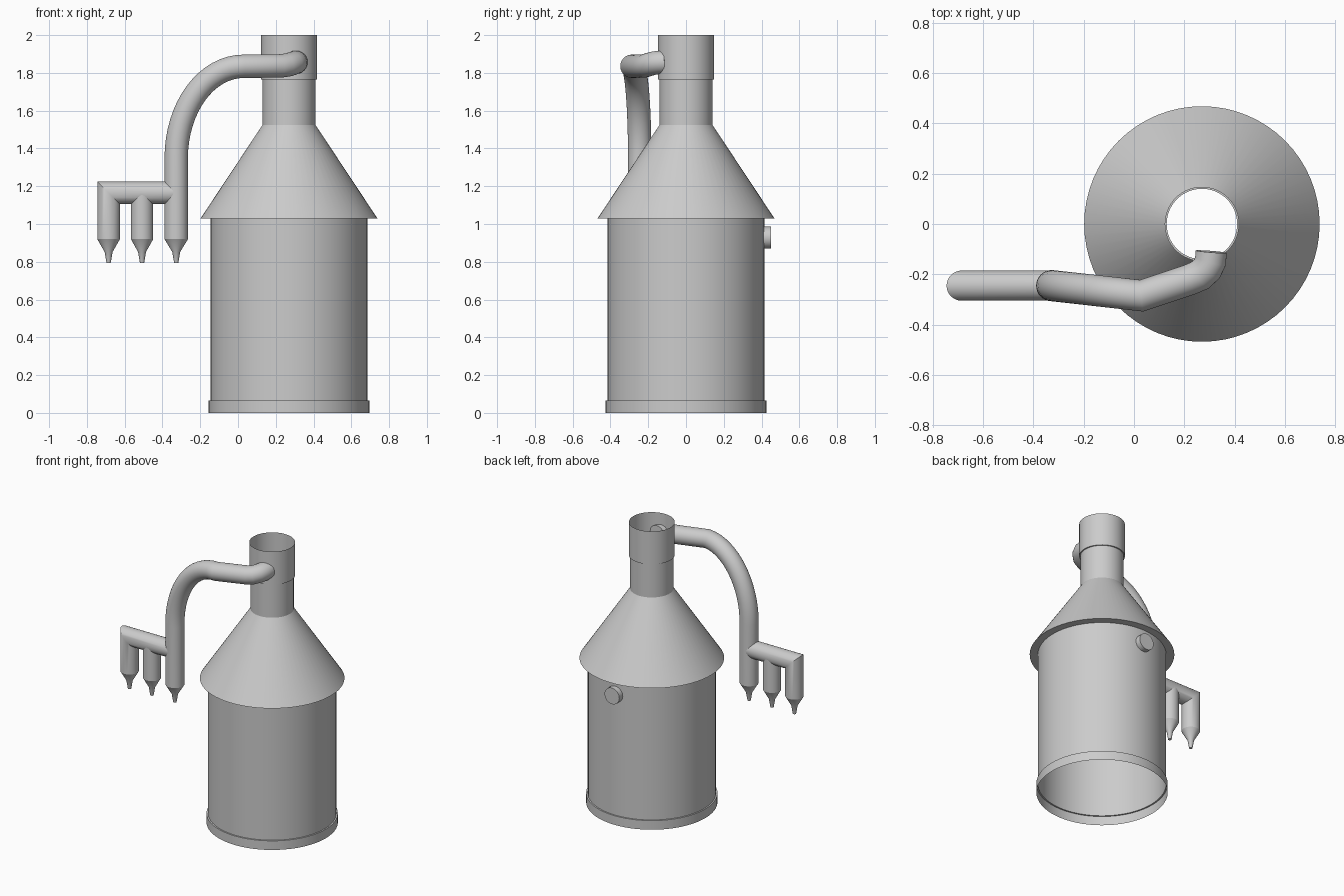
import bpy, bmesh, math
from mathutils import Vector, Matrix

if "Cube" in bpy.data.objects:
    bpy.data.objects.remove(bpy.data.objects["Cube"])


def finish(name, bm, angle=30):
    bmesh.ops.recalc_face_normals(bm, faces=bm.faces)
    mesh = bpy.data.meshes.new(name)
    bm.to_mesh(mesh)
    bm.free()
    ob = bpy.data.objects.new(name, mesh)
    bpy.context.collection.objects.link(ob)
    bpy.ops.object.select_all(action='DESELECT')
    ob.select_set(True)
    bpy.context.view_layer.objects.active = ob
    bpy.ops.object.shade_smooth_by_angle(angle=math.radians(angle))
    return ob


def skin(bm, rings, cap):
    """Bridge successive vertex rings, optionally closing both ends."""
    n = len(rings[0])
    for a, b in zip(rings, rings[1:]):
        for i in range(n):
            j = (i + 1) % n
            bm.faces.new((a[i], a[j], b[j], b[i]))
    if cap:
        bm.faces.new(rings[0])
        bm.faces.new(rings[-1])


def lathe(name, profile, loc, n=64, cap=False):
    bm = bmesh.new()
    rings = [[bm.verts.new((loc[0] + r * math.cos(2 * math.pi * i / n),
                            loc[1] + r * math.sin(2 * math.pi * i / n),
                            loc[2] + z)) for i in range(n)] for r, z in profile]
    skin(bm, rings, cap)
    return finish(name, bm)


def pipe(name, path, r, n=32):
    """Sweep a circle along a path with true mitred corners."""
    pts = [Vector(p) for p in path]
    dirs = [(b - a).normalized() for a, b in zip(pts, pts[1:])]
    rot = dirs[0].to_track_quat('Z', 'Y')
    ring = [pts[0] + rot @ Vector((r * math.cos(2 * math.pi * i / n),
                                   r * math.sin(2 * math.pi * i / n), 0)) for i in range(n)]
    rings = [ring]
    for k, d in enumerate(dirs):
        nor = d + dirs[k + 1] if k + 1 < len(dirs) else d
        ring = [p + d * ((pts[k + 1] - p).dot(nor) / d.dot(nor)) for p in ring]
        rings.append(ring)
    bm = bmesh.new()
    skin(bm, [[bm.verts.new(p) for p in q] for q in rings], True)
    return finish(name, bm, 35)


CX, PY = 0.27, -0.245          # tank axis x, pipework y

# Open sheet-metal tank, conical hood and stack
lathe("base_ring", [(0.425, 0), (0.425, 0.065), (0.415, 0.065)], (CX, 0, 0))
lathe("tank_body", [(0.415, 0.065), (0.415, 1.03)], (CX, 0, 0))
lathe("hood", [(0.415, 1.03), (0.468, 1.03), (0.14, 1.525), (0.14, 1.765)], (CX, 0, 0))
lathe("stack_collar", [(0.14, 1.765), (0.148, 1.765), (0.148, 2.0)], (CX, 0, 0))

# Round port on the back of the tank
bm = bmesh.new()
bmesh.ops.create_cone(bm, cap_ends=True, segments=32, radius1=0.058, radius2=0.058, depth=0.05,
                      matrix=Matrix.Translation((CX, 0.425, 0.928)) @ Matrix.Rotation(math.pi / 2, 4, 'X'))
finish("rear_port", bm)

# Main pipe: up from the nozzle, over an elliptical bend, then into the collar
XD = -0.327
path = [(XD, PY, 0.92)]
for i in range(17):
    t = math.pi / 2 * i / 16
    x = 0.03 - 0.357 * math.cos(t)
    path.append((x, PY - 0.04 * (x - XD) / 0.357, 1.35 + 0.485 * math.sin(t)))
path += [(0.225, -0.22, 1.837), (0.262, -0.204, 1.842), (0.29, -0.178, 1.85),
         (0.304, -0.148, 1.855), (0.307, -0.11, 1.857)]
pipe("main_pipe", path, 0.062)

# Manifold with a mitred end drop and a middle drop
pipe("manifold", [(-0.34, PY, 1.165), (-0.685, PY, 1.165), (-0.685, PY, 0.92)], 0.06)
pipe("middle_drop", [(-0.508, PY, 1.165), (-0.508, PY, 0.92)], 0.059)

# Tapered nozzles
for i, (x, r) in enumerate([(XD, 0.062), (-0.508, 0.059), (-0.685, 0.06)]):
    lathe(f"nozzle_{i + 1}", [(r, 0.0), (0.021, -0.068), (0.011, -0.127)],
          (x, PY, 0.92), n=32, cap=True)
